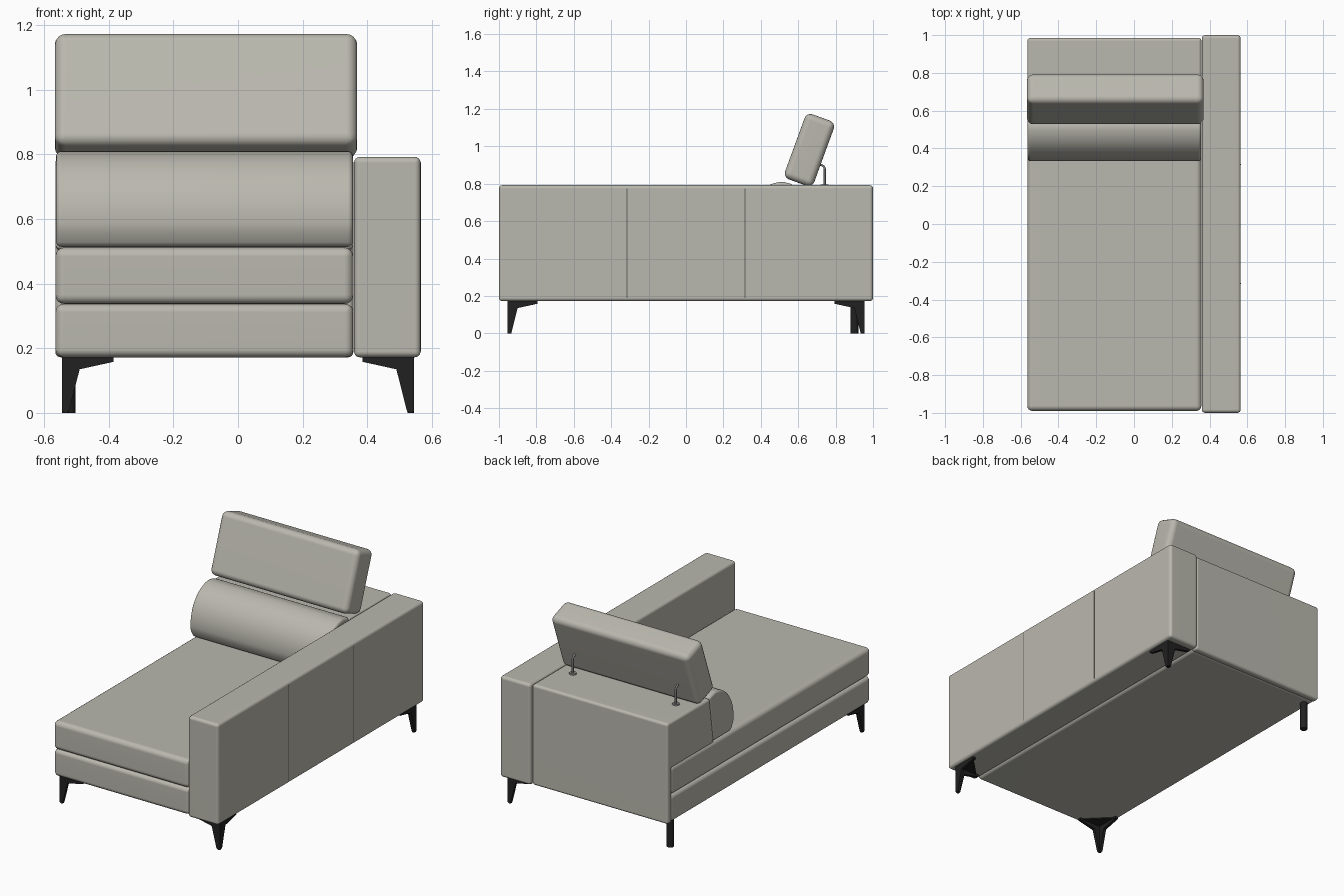
import bpy
import bmesh
import math
from mathutils import Matrix, Vector
from mathutils.geometry import interpolate_bezier

cube = bpy.data.objects.get("Cube")
if cube:
    bpy.data.objects.remove(cube, do_unlink=True)


def make_material(name, colour, rough):
    mat = bpy.data.materials.new(name)
    mat.use_nodes = True
    mat.diffuse_color = (*colour, 1)
    shader = mat.node_tree.nodes["Principled BSDF"]
    shader.inputs["Base Color"].default_value = (*colour, 1)
    shader.inputs["Roughness"].default_value = rough
    return mat


FABRIC = make_material("warm grey fabric", (0.49, 0.48, 0.425), 0.8)
BLACK = make_material("black metal", (0.015, 0.015, 0.016), 0.5)
STEEL = make_material("grey steel", (0.25, 0.25, 0.24), 0.4)
SEAM = make_material("dark seam", (0.12, 0.12, 0.11), 0.9)


def finish(name, bm, mat, bevel=0.0, segments=4):
    """Round the hard edges, then turn the mesh into a shaded object."""
    bmesh.ops.recalc_face_normals(bm, faces=bm.faces)
    if bevel:
        hard = [e for e in bm.edges if e.calc_face_angle(0) > math.radians(35)]
        bmesh.ops.bevel(bm, geom=hard, offset=bevel, segments=segments,
                        profile=0.5, affect='EDGES', clamp_overlap=True)
    mesh = bpy.data.meshes.new(name)
    bm.to_mesh(mesh)
    bm.free()
    mesh.materials.append(mat)
    obj = bpy.data.objects.new(name, mesh)
    bpy.context.collection.objects.link(obj)
    bpy.ops.object.select_all(action='DESELECT')
    obj.select_set(True)
    bpy.context.view_layer.objects.active = obj
    bpy.ops.object.shade_smooth_by_angle(angle=math.radians(35))
    if bevel:
        obj.modifiers.new("even shading", 'WEIGHTED_NORMAL').keep_sharp = True
    return obj


def extrude(bm, points, direction):
    """Extrude a closed outline of 3D points along a direction."""
    face = bm.faces.new([bm.verts.new(p) for p in points])
    result = bmesh.ops.extrude_face_region(bm, geom=[face], use_keep_orig=True)
    moved = [v for v in result["geom"] if isinstance(v, bmesh.types.BMVert)]
    bmesh.ops.translate(bm, verts=moved, vec=direction)


def prism(name, profile, x0, x1, mat, bevel):
    """Side profile in (y, z), swept across x."""
    bm = bmesh.new()
    extrude(bm, [(x0, y, z) for y, z in profile], (x1 - x0, 0, 0))
    return finish(name, bm, mat, bevel)


def box(name, xs, ys, zs, mat, bevel=0.0):
    profile = [(ys[0], zs[0]), (ys[1], zs[0]), (ys[1], zs[1]), (ys[0], zs[1])]
    return prism(name, profile, xs[0], xs[1], mat, bevel)


def cylinder(name, x, y, z0, z1, r0, r1, mat, sides=20):
    bm = bmesh.new()
    bmesh.ops.create_cone(bm, cap_ends=True, segments=sides, radius1=r0,
                          radius2=r1, depth=z1 - z0,
                          matrix=Matrix.Translation((x, y, (z0 + z1) / 2)))
    return finish(name, bm, mat)


# Upholstered body
SEAT_X = (-0.565, 0.357)
box("base", SEAT_X, (-0.985, 0.955), (0.172, 0.337), FABRIC, 0.025)
box("seat_cushion", SEAT_X, (-0.99, 0.955), (0.337, 0.512), FABRIC, 0.028)
box("armrest", (0.359, 0.565), (-1, 1), (0.172, 0.792), FABRIC, 0.018)
back_profile = [(0.985, 0.172), (0.985, 0.79), (0.57, 0.79),
                (0.53, 0.505), (0.94, 0.505), (0.94, 0.172)]
prism("back_rest", back_profile, -0.565, 0.357, FABRIC, 0.016)

# Seams on the outer side of the armrest
for label, y in (("front", -0.315), ("rear", 0.315)):
    box("armrest_seam_" + label, (0.56, 0.5658), (y - 0.002, y + 0.002),
        (0.19, 0.775), SEAM)

# Lumbar cushion with a rounded front
curve = interpolate_bezier(Vector((0.335, 0.56)), Vector((0.315, 0.70)),
                           Vector((0.41, 0.81)), Vector((0.52, 0.81)), 16)
lumbar_profile = [(0.54, 0.514), (0.36, 0.514)]
lumbar_profile += [(p.x, p.y) for p in curve] + [(0.575, 0.795)]
prism("lumbar_cushion", lumbar_profile, -0.563, 0.356, FABRIC, 0.016)

# Tilted headrest
headrest = box("headrest", (-0.567, 0.369), (-0.083, 0.083), (-0.185, 0.185),
               FABRIC, 0.034)
headrest.location = (0, 0.66, 0.98)
headrest.rotation_euler.x = math.radians(-20)

# Bent rods holding the headrest
for side, x in (("right", -0.45), ("left", 0.25)):
    cylinder("headrest_socket_" + side, x, 0.74, 0.788, 0.797, 0.022, 0.02, STEEL)
    data = bpy.data.curves.new("headrest_rod_" + side, 'CURVE')
    data.dimensions = '3D'
    data.bevel_depth = 0.006
    data.bevel_resolution = 3
    data.use_fill_caps = True
    spline = data.splines.new('POLY')
    path = [(0.742, 0.79), (0.742, 0.88), (0.737, 0.893), (0.725, 0.9), (0.66, 0.91)]
    spline.points.add(len(path) - 1)
    for point, (y, z) in zip(spline.points, path):
        point.co = (x, y, z, 1)
    data.materials.append(STEEL)
    rod = bpy.data.objects.new(data.name, data)
    bpy.context.collection.objects.link(rod)


# Corner legs: two tapering wings under a triangular mounting plate
def corner_leg(name, sx, sy):
    wing = [(0, 0.005), (0.022, 0.005), (0.055, 0.135), (0.16, 0.158),
            (0.16, 0.174), (0, 0.174)]
    thick = 0.018
    bm = bmesh.new()
    extrude(bm, [(d, 0, z) for d, z in wing], (0, thick, 0))
    extrude(bm, [(0, d, z) for d, z in wing], (thick, 0, 0))
    extrude(bm, [(0, 0, 0.165), (0.16, 0, 0.165), (0, 0.16, 0.165)], (0, 0, 0.009))
    bmesh.ops.create_cone(bm, cap_ends=True, segments=12, radius1=0.01, radius2=0.01,
                          depth=0.006, matrix=Matrix.Translation((0.011, 0.011, 0.003)))
    for v in bm.verts:
        v.co.x = sx * (0.545 - v.co.x)
        v.co.y = sy * (0.955 - v.co.y)
    finish(name, bm, BLACK)


corner_leg("front_right_leg", -1, -1)
corner_leg("front_left_leg", 1, -1)
corner_leg("back_left_leg", 1, 1)
cylinder("back_right_leg", -0.524, 0.9, 0, 0.174, 0.021, 0.021, BLACK)
